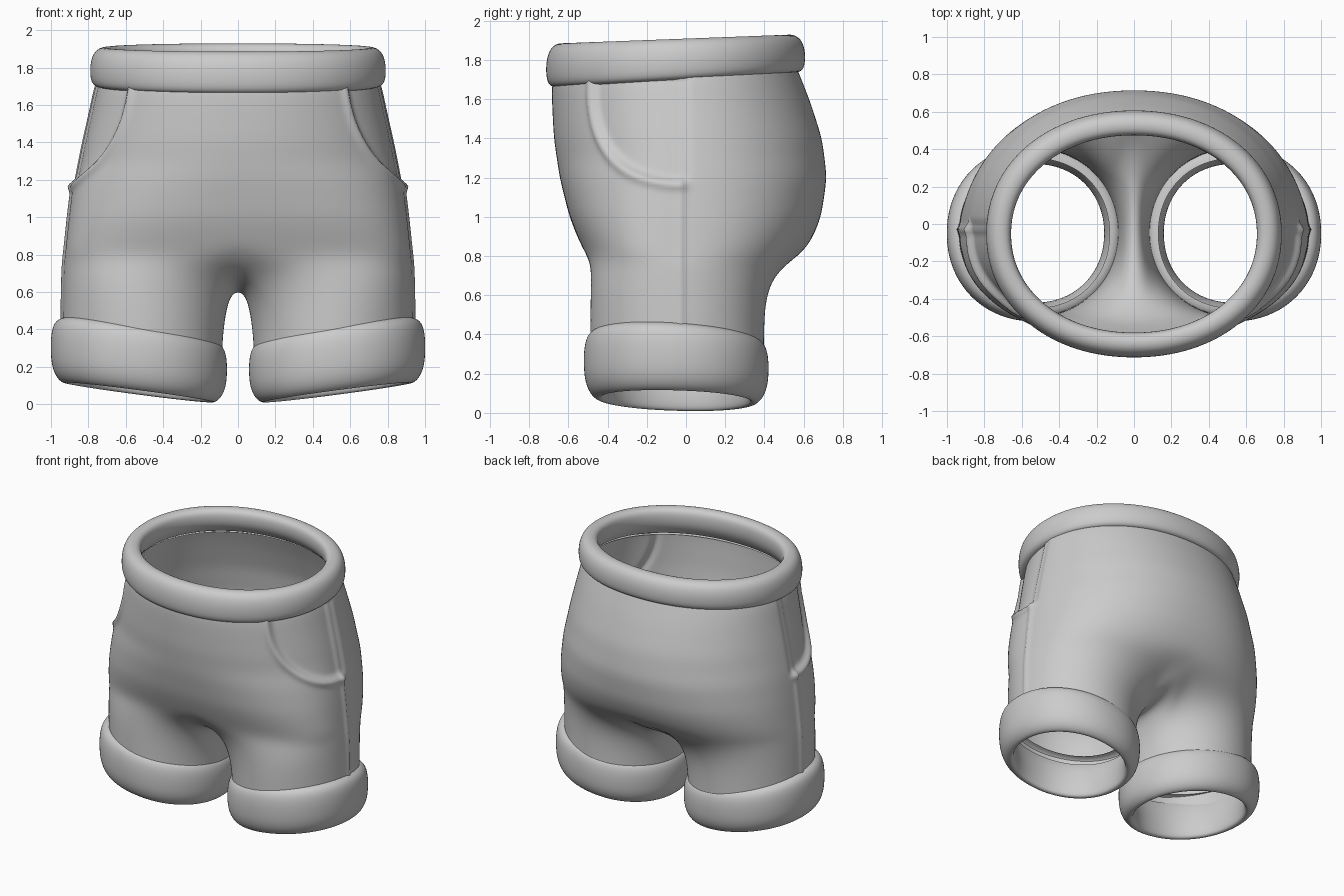
import bpy, bmesh, math
from mathutils import Vector

if "Cube" in bpy.data.objects:
    bpy.data.objects.remove(bpy.data.objects["Cube"])

M, K = 130, 40            # outer and inner-thigh points per half ring
TORSO, LEG = 64, 34       # ring counts
YC = -0.05


def lerp(a, b, t):
    return a + (b - a) * t


# height, half width, front y, back y
PROFILE = [(1.80, .735, -.65, .55), (1.70, .775, -.685, .59), (1.60, .795, -.685, .63),
           (1.40, .84, -.675, .695), (1.20, .88, -.645, .72), (1.00, .905, -.595, .69),
           (.90, .915, -.555, .65), (.80, .925, -.51, .59)]


def section(z):
    for a, b in zip(PROFILE, PROFILE[1:]):
        if z >= b[0] - 1e-6:
            t = (a[0] - z) / (a[0] - b[0])
            return [lerp(p, q, t) for p, q in zip(a[1:], b[1:])]


def torso_point(j, z):
    w, front, back = section(z)
    a = math.pi * j / M
    s, c = math.sin(a), math.cos(a)
    low = min(1, max(0, (1.3 - z) / .5))
    n = 2.1 + (.8 if c > 0 else .25) * low
    r = (abs(s) ** n + abs(c) ** n) ** (-1 / n)
    d = (YC - front) if c > 0 else (back - YC)
    return Vector((0 if j in (0, M) else w * r * s, YC - d * r * c, z))


def make_object(name, bm, smooth_levels=0, mirror=False):
    bmesh.ops.recalc_face_normals(bm, faces=bm.faces)
    for f in bm.faces:
        f.smooth = True
    me = bpy.data.meshes.new(name)
    bm.to_mesh(me)
    bm.free()
    ob = bpy.data.objects.new(name, me)
    bpy.context.collection.objects.link(ob)
    if mirror:
        ob.modifiers.new("Mirror", 'MIRROR')
    if smooth_levels:
        m = ob.modifiers.new("Subdivision", 'SUBSURF')
        m.levels = m.render_levels = smooth_levels
    return ob


def bridge(bm, a, b, closed):
    n = len(a)
    for i in range(n if closed else n - 1):
        k = (i + 1) % n
        bm.faces.new((a[i], a[k], b[k], b[i]))


# Shorts body: half torso rings that close into a leg tube along the crotch arc
bm = bmesh.new()
prev = None
for r in range(TORSO + 1):
    z = lerp(1.80, .80, r / TORSO)
    ring = [bm.verts.new(torso_point(j, z)) for j in range(M + 1)]
    if prev:
        bridge(bm, prev, ring, False)
    prev = ring
for k in range(1, K):
    u = k / K
    prev.append(bm.verts.new((0, lerp(.59, -.51, u), .80 - .18 * math.sin(math.pi * u) ** .7)))
top = [v.co.copy() for v in prev]
for r in range(1, LEG + 1):
    t = r / LEG
    fx = math.sqrt(1 - (1 - t) ** 2)
    fy = 1 - (1 - t) ** 4
    ring = []
    for i, p in enumerate(top):
        if i <= M:
            a = lerp(-.9, math.pi + .9, i / M)
        else:
            a = lerp(math.pi + .9, 2 * math.pi - .9, (i - M) / K)
        x, y = .512 + .428 * math.sin(a), -.045 - .445 * math.cos(a)
        zend = .22 + .13 * (x - .08) / .86
        ring.append(bm.verts.new((lerp(p.x, x, fx), lerp(p.y, y, fy), lerp(p.z, zend, t))))
    bridge(bm, prev, ring, True)
    prev = ring
bmesh.ops.mirror(bm, geom=bm.verts[:] + bm.edges[:] + bm.faces[:], axis='X', merge_dist=.0005)
bmesh.ops.remove_doubles(bm, verts=bm.verts, dist=.0005)
for _ in range(30):
    bmesh.ops.smooth_vert(bm, verts=bm.verts, factor=.5,
                          use_axis_x=True, use_axis_y=True, use_axis_z=True)
bmesh.ops.recalc_face_normals(bm, faces=bm.faces)
bm.normal_update()

# Pocket recess with raised lip, and side seam
for v in bm.verts:
    x, y, z = v.co
    if abs(x) < .45 or v.normal.z < -.6:
        continue
    th = math.atan2(abs(x), YC - y)
    h = 0
    if th < 1.66:
        rr = math.hypot((1.60 - th) / .67, (1.70 - z) / .53)
        d = (rr - 1) * .5
        fade = min(1, max(0, (1.66 - th) / .06))
        if z < 1.72:
            h += fade * (.024 * math.exp(-(d / .026) ** 2) - .022 / (1 + math.exp(min(50, d / .008))))
    if abs(x) > .65:
        h += .012 * math.exp(-((y + .03) / .018) ** 2)
    sign = 1 if v.normal.x * x > 0 else -1
    v.co += v.normal * h * sign
make_object("shorts_body", bm)


# Rolled bands: a profile (inset, height fraction) swept round an ellipse
def band(name, cx, cy, rx, ry, profile, z_low, z_high, mirror=False):
    bm = bmesh.new()
    n = 64
    prev = None
    for inset, h in profile:
        ring = []
        for i in range(n):
            a = 2 * math.pi * i / n
            s, c = math.sin(a), math.cos(a)
            r = (abs(s) ** 2.1 + abs(c) ** 2.1) ** (-1 / 2.1)
            u, w = s * r, c * r
            z = lerp(z_low(u, w), z_high(u, w), h)
            ring.append(bm.verts.new((cx + (rx - inset) * u, cy + (ry - inset) * w, z)))
        if prev:
            bridge(bm, prev, ring, True)
        prev = ring
    make_object(name, bm, 2, mirror)


band("waistband", 0, -.053, .79, .66,
     [(.06, .0), (.022, .02), (.004, .14), (-.002, .35), (0, .6), (.015, .84), (.045, .98),
      (.085, 1.01), (.12, .95), (.135, .78), (.13, .4), (.08, .1)],
     lambda u, w: 1.697 + .038 * w, lambda u, w: 1.908 + .022 * w)

band("leg_cuffs", .53, -.05, .47, .47,
     [(.07, 1.02), (.04, 1.0), (.012, .92), (-.002, .72), (-.002, .45), (.006, .25), (.028, .09),
      (.06, .0), (.085, .0), (.1, .06), (.1, .35), (.075, .7), (.05, .85)],
     lambda u, w: .062 + .052 * u - .012 * w, lambda u, w: .388 + .066 * u - .025 * w, True)
